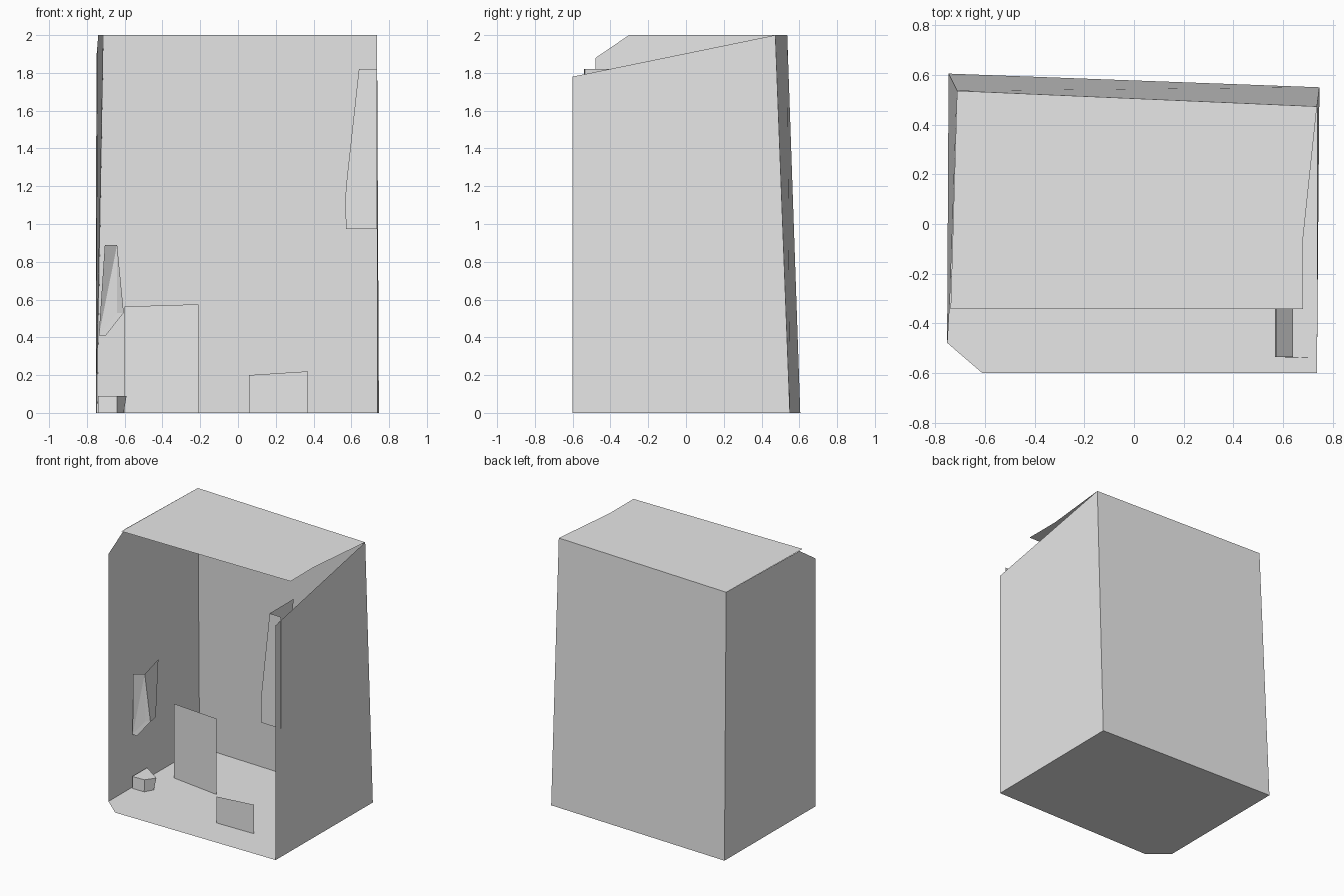
import bpy
import bmesh

cube = bpy.data.objects.get("Cube")
if cube:
    bpy.data.objects.remove(cube, do_unlink=True)

grey = bpy.data.materials.new("light_grey")
grey.use_nodes = True
grey.diffuse_color = (0.8, 0.8, 0.8, 1)
grey.node_tree.nodes["Principled BSDF"].inputs["Base Color"].default_value = (0.8, 0.8, 0.8, 1)


def part(name, points, faces=None):
    """Flat-shaded surface from corner points; one polygon by default."""
    bm = bmesh.new()
    verts = [bm.verts.new(p) for p in points]
    for f in faces or [range(len(points))]:
        bm.faces.new([verts[i] for i in f])
    mesh = bpy.data.meshes.new(name)
    bm.to_mesh(mesh)
    bm.free()
    mesh.materials.append(grey)
    obj = bpy.data.objects.new(name, mesh)
    bpy.context.collection.objects.link(obj)
    return obj


# Shared corners of the booth shell
floor_back_left = (0.746, 0.55, 0)
floor_back_right = (-0.746, 0.605, 0)
floor_front_left = (0.736, -0.60, 0)
floor_front_right = (-0.752, -0.478, 0)
top_back_left = (0.736, 0.473, 2)
top_back_right = (-0.712, 0.536, 2)

# Shell: thin floor, walls and roof with an open front
part("floor", [floor_front_right, (-0.61, -0.60, 0), floor_front_left,
               floor_back_left, floor_back_right])
part("back_wall", [floor_back_left, floor_back_right, top_back_right, top_back_left])
part("left_wall", [floor_front_left, floor_back_left, top_back_left,
                   (0.736, -0.60, 1.78)])
part("right_wall", [floor_back_right, floor_front_right, (-0.75, -0.478, 1.88),
                    (-0.74, -0.302, 2), top_back_right])
part("roof", [(-0.738, -0.342, 2), (0.68, -0.342, 2), (0.68, -0.06, 2),
              top_back_left, top_back_right])

# Upright panels standing on the floor
part("tall_panel", [(-0.60, 0.093, 0), (-0.21, 0.04, 0),
                    (-0.21, 0.04, 0.575), (-0.60, 0.093, 0.563)])
part("low_panel", [(0.057, -0.338, 0), (0.37, -0.335, 0),
                   (0.37, -0.335, 0.22), (0.057, -0.338, 0.20)])

# Wall cabinet on the left wall: front plate and bent inner side, open above
profile = [(0.64, 1.82), (0.572, 1.20), (0.567, 1.10), (0.573, 0.973)]
front = [(x, -0.535, z) for x, z in profile]
back = [(x, -0.246, z) for x, z in profile]
part("cabinet_front", front + [(0.737, -0.54, 0.973), (0.737, -0.54, 1.82)])
part("cabinet_side", front + back, [(i, i + 4, i + 5, i + 1) for i in range(3)])

# Faceted fixture on the right wall
part("wall_fixture",
     [(-0.705, -0.25, 0.89), (-0.64, -0.203, 0.89), (-0.703, 0.05, 0.89),
      (-0.737, -0.21, 0.41), (-0.70, -0.214, 0.41), (-0.64, -0.20, 0.53),
      (-0.605, -0.185, 0.53), (-0.62, -0.10, 0.53)],
     [(0, 3, 1), (1, 3, 5), (1, 5, 6), (3, 4, 6, 5), (1, 6, 7, 2)])

# Small step on the floor against the right wall
top = [(-0.74, -0.21, 0.09), (-0.64, -0.206, 0.09),
       (-0.59, -0.135, 0.09), (-0.738, -0.035, 0.09)]
bottom = [(-0.74, -0.21, 0), (-0.64, -0.21, 0), (-0.605, -0.145, 0), (-0.738, -0.035, 0)]
part("floor_step", bottom + top,
     [(4, 5, 6, 7)] + [(i, (i + 1) % 4, (i + 1) % 4 + 4, i + 4) for i in range(4)])
